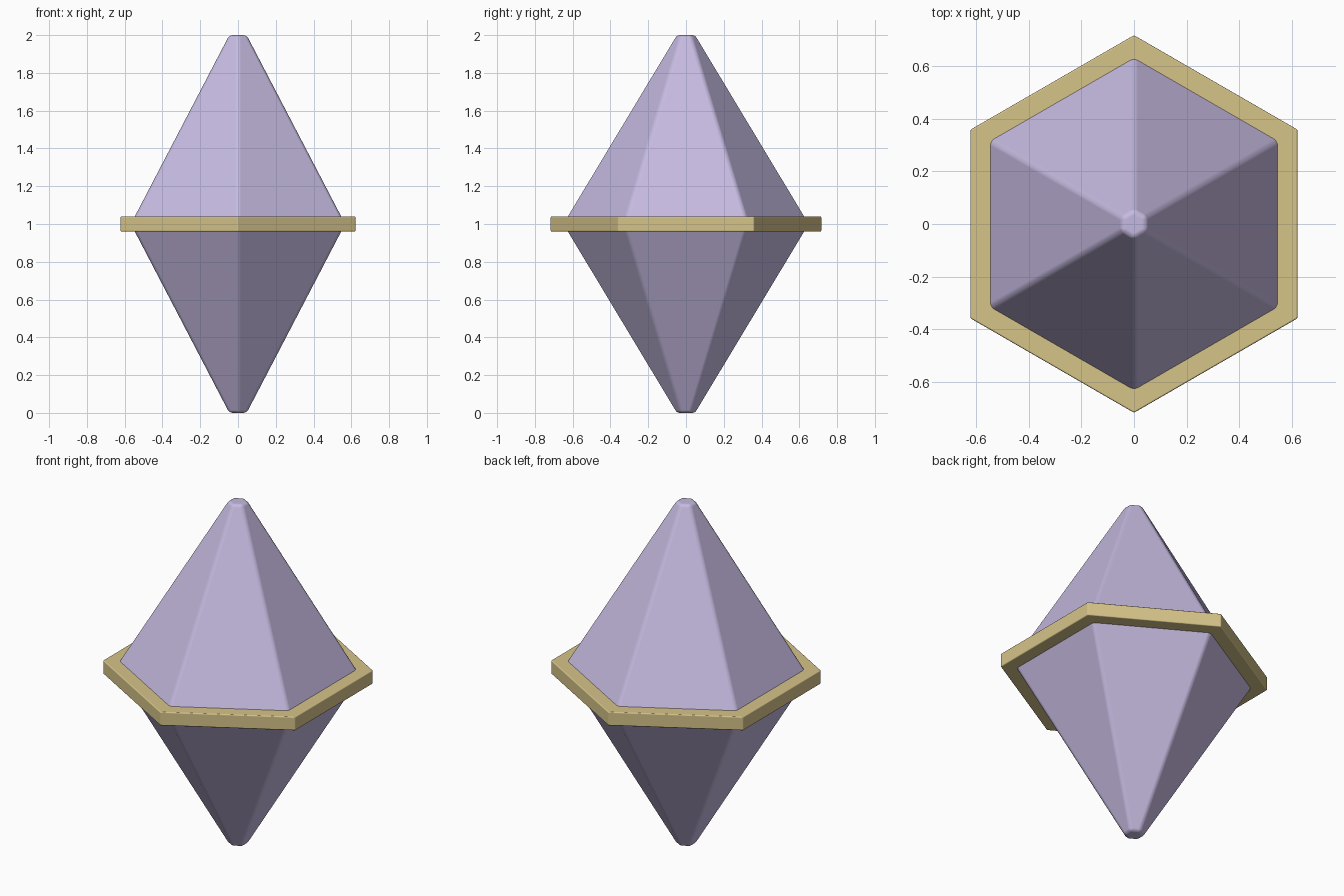
import bpy, bmesh, math

cube = bpy.data.objects.get("Cube")
if cube:
    bpy.data.objects.remove(cube, do_unlink=True)


def make_material(name, color):
    mat = bpy.data.materials.new(name)
    mat.use_nodes = True
    mat.diffuse_color = color
    for node in mat.node_tree.nodes:
        if node.type == 'BSDF_PRINCIPLED':
            node.inputs["Base Color"].default_value = color
    return mat


def hex_solid(name, profile, mat, bevel):
    """Stack hexagons with corners on the y axis, given as (radius, height)."""
    bm = bmesh.new()
    rings = []
    for radius, z in profile:
        angles = [math.pi / 2 + i * math.pi / 3 for i in range(6)]
        rings.append([bm.verts.new((radius * math.cos(a), radius * math.sin(a), z))
                      for a in angles])
    for low, high in zip(rings, rings[1:]):
        for i in range(6):
            j = (i + 1) % 6
            bm.faces.new((low[i], low[j], high[j], high[i]))
    bm.faces.new(rings[0][::-1])
    bm.faces.new(rings[-1])
    for face in bm.faces:
        face.smooth = True
    mesh = bpy.data.meshes.new(name)
    bm.to_mesh(mesh)
    bm.free()
    mesh.materials.append(mat)
    obj = bpy.data.objects.new(name, mesh)
    bpy.context.collection.objects.link(obj)
    # Softened edges with flat facets between them
    mod = obj.modifiers.new("soft_edges", 'BEVEL')
    mod.width = bevel
    mod.segments = 3
    mod.limit_method = 'ANGLE'
    mod.angle_limit = math.radians(20)
    mod.harden_normals = True
    return obj


lavender = make_material("lavender", (0.56, 0.49, 0.745, 1))
gold = make_material("pale_gold", (0.67, 0.55, 0.25, 1))

# Double-pointed crystal with blunted tips
hex_solid("crystal", [(0.053, 0), (0.655, 1), (0.053, 2)], lavender, 0.016)

# Flat hexagonal band around the middle
hex_solid("band", [(0.718, 0.96), (0.718, 1.04)], gold, 0.006)
